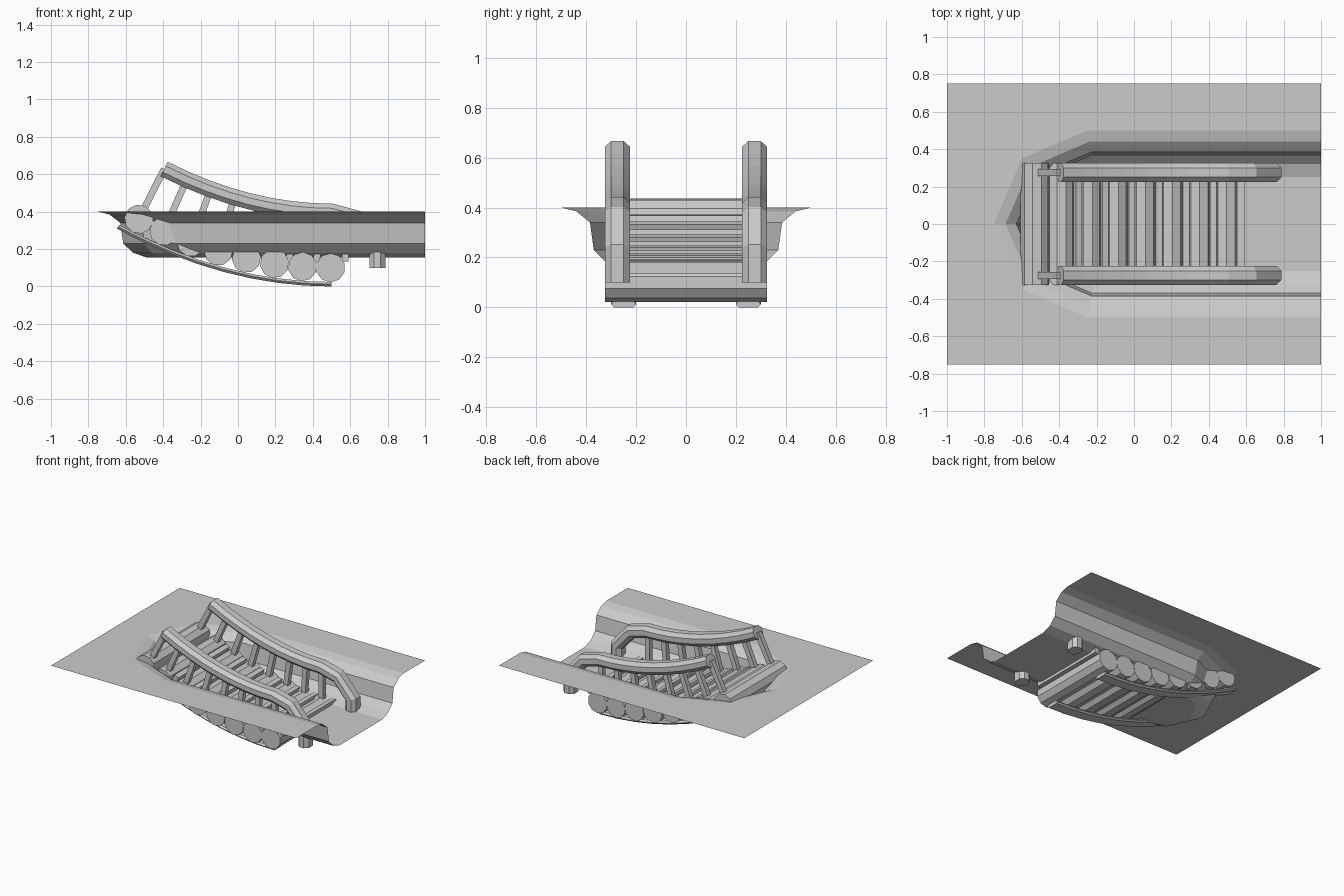
import bpy, bmesh, math
from mathutils import Matrix, Vector

cube = bpy.data.objects.get("Cube")
if cube:
    bpy.data.objects.remove(cube, do_unlink=True)

grey = bpy.data.materials.new("plain_grey")
grey.use_nodes = True
grey.diffuse_color = (0.6, 0.6, 0.6, 1)
grey.node_tree.nodes["Principled BSDF"].inputs["Base Color"].default_value = (0.6, 0.6, 0.6, 1)


def finish(name, bm, closed=True):
    if closed:
        bmesh.ops.recalc_face_normals(bm, faces=bm.faces)
    mesh = bpy.data.meshes.new(name)
    bm.to_mesh(mesh)
    bm.free()
    mesh.materials.append(grey)
    obj = bpy.data.objects.new(name, mesh)
    bpy.context.collection.objects.link(obj)
    return obj


# Curved track that every part of the staircase follows
def track(t, offset=0.0):
    slope = 0.49 * (t - 0.5)
    normal = Vector((-slope, 0, 1)).normalized()
    return Vector((t, 0, 0.245 * (t - 0.5) ** 2 + 0.1)) + normal * offset


def tilt(t):
    return Matrix.Rotation(-math.atan(0.49 * (t - 0.5)), 4, 'Y')


def box(name, t, offset, y, size):
    bm = bmesh.new()
    place = Matrix.Translation(track(t, offset) + Vector((0, y, 0))) @ tilt(t)
    bmesh.ops.create_cube(bm, size=1, matrix=place @ Matrix.Diagonal((*size, 1)))
    return finish(name, bm)


def chamfered(w, h, c):
    w, h = w / 2, h / 2
    return [(w, c - h), (w, h - c), (w - c, h), (c - w, h),
            (-w, h - c), (-w, c - h), (c - w, -h), (w - c, -h)]


# Sweep a section along a path in the xz plane with mitred joints
def sweep(name, path, section, y):
    bm = bmesh.new()
    rings = []
    for i, p in enumerate(path):
        a = (p - path[i - 1]).normalized() if i else None
        b = (path[i + 1] - p).normalized() if i < len(path) - 1 else None
        a, b = a or b, b or a
        d = (a + b).normalized()
        normal = Vector((-d.z, 0, d.x)) / max(d.dot(a), 0.5)
        rings.append([bm.verts.new(p + normal * n + Vector((0, y + s, 0)))
                      for s, n in section])
    for r, q in zip(rings, rings[1:]):
        for k in range(len(r)):
            j = (k + 1) % len(r)
            bm.faces.new((r[k], r[j], q[j], q[k]))
    bm.faces.new(rings[0])
    bm.faces.new(rings[-1])
    return finish(name, bm)


# Ground sheet with a sunken trench, built as one half and mirrored
bm = bmesh.new()
rings = []
for d, z in ((0, 0.4), (0.06, 0.385), (0.115, 0.34), (0.13, 0.23), (0.18, 0.18), (0.25, 0.155)):
    outline = ((1, 0.5 - d), (-0.25 + 0.2 * d, 0.5 - d),
               (-0.6 + 0.76 * d, 0.35 - 0.76 * d), (-0.75 + 1.05 * d, 0))
    rings.append([bm.verts.new((x, y, z)) for x, y in outline])
border = [bm.verts.new((x, y, 0.4)) for x, y in ((1, 0.75), (-0.25, 0.75), (-1, 0.75), (-1, 0))]
rings.insert(0, border)
for outer, inner in zip(rings, rings[1:]):
    for k in range(3):
        bm.faces.new((outer[k], outer[k + 1], inner[k + 1], inner[k]))
floor_mid = bm.verts.new((1, 0, 0.155))
bm.faces.new(rings[-1] + [floor_mid])
ground = finish("ground_with_trench", bm, closed=False)
mirror = ground.modifiers.new("mirror", 'MIRROR')
mirror.use_axis = (False, True, False)

# Log steps
log_spots = [-0.53, -0.395, -0.25, -0.105, 0.045, 0.195, 0.345, 0.495]
for i, t in enumerate(log_spots):
    bm = bmesh.new()
    place = Matrix.Translation(track(t)) @ tilt(t) @ Matrix.Rotation(math.pi / 2, 4, 'X')
    bmesh.ops.create_cone(bm, cap_ends=True, segments=10, radius1=0.078,
                          radius2=0.078, depth=0.65, matrix=place)
    finish(f"log_step_{i + 1}", bm)

# Slats over the gaps between logs
for i in range(1, 8):
    t = (log_spots[i] + log_spots[i - 1]) / 2 if i > 1 else 0.575
    box(f"gap_slat_{i}", t, 0.055, 0, (0.035, 0.6, 0.045))

rail_path = [track(-0.53 + 1.03 * i / 8, 0.3) for i in range(9)]
rail_path += [Vector(p) for p in ((0.63, 0, 0.365), (0.745, 0, 0.235), (0.745, 0, 0.1))]
runner_path = [track(-0.6 + 1.1 * i / 8, -0.088) for i in range(9)]

for side, s in (("left", 1), ("right", -1)):
    # Handrail, bending down to a foot
    sweep(f"handrail_{side}", rail_path, chamfered(0.1, 0.086, 0.025), s * 0.275)
    # Runner under the logs
    sweep(f"runner_{side}", runner_path, chamfered(0.1, 0.024, 0.011), s * 0.25)
    # Posts from logs to handrail
    for i, t in enumerate(log_spots):
        box(f"post_{side}_{i + 1}", t, 0.17, s * 0.275, (0.036, 0.036, 0.26))
